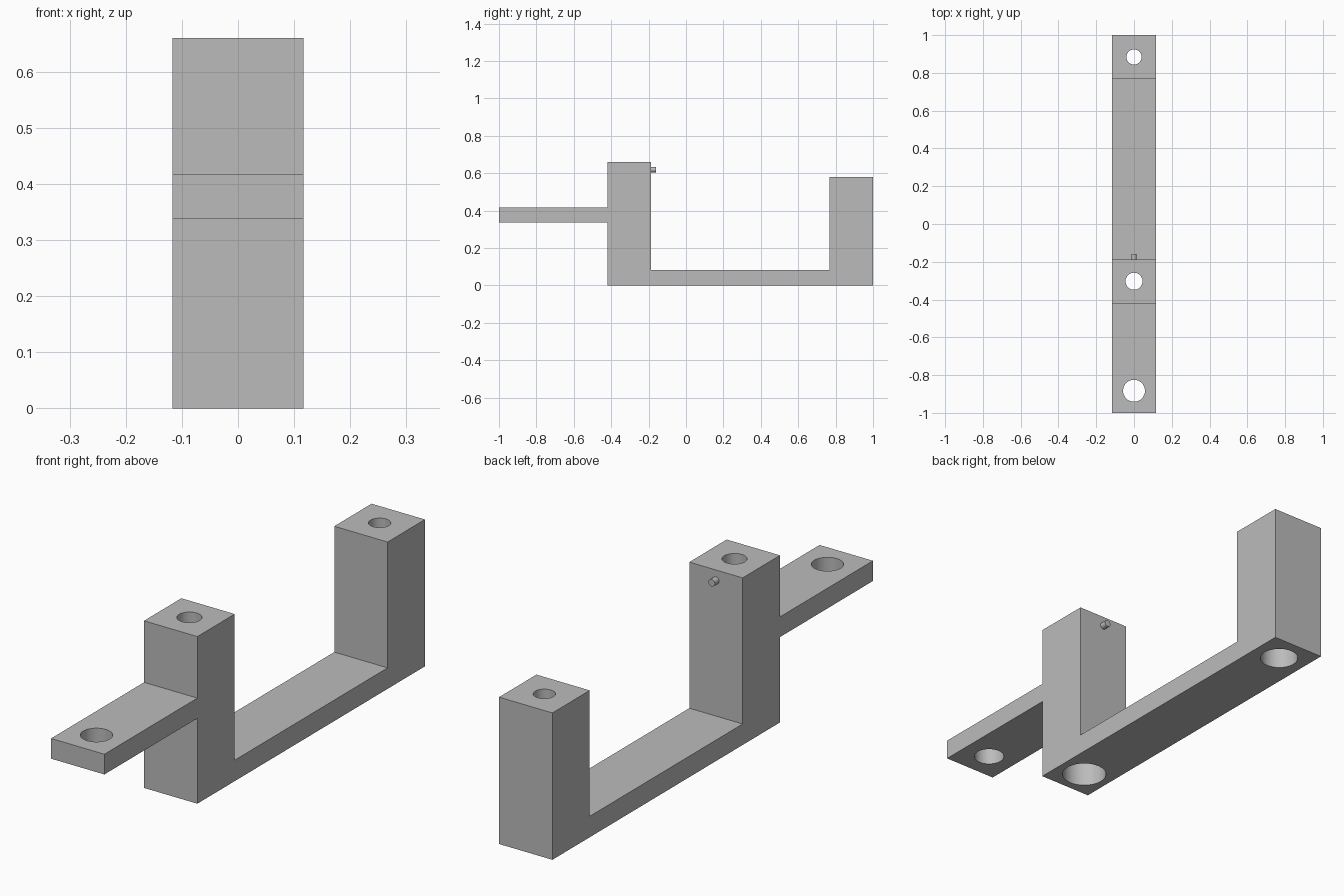
import bpy, bmesh, math
from mathutils import Matrix

cube = bpy.data.objects.get("Cube")
if cube:
    bpy.data.objects.remove(cube, do_unlink=True)

HALF_WIDTH = 0.1165

grey = bpy.data.materials.new("plain grey")
grey.use_nodes = True
colour = (0.5, 0.5, 0.5, 1)
grey.diffuse_color = colour
grey.node_tree.nodes["Principled BSDF"].inputs["Base Color"].default_value = colour


def add_object(name, bm):
    bmesh.ops.recalc_face_normals(bm, faces=bm.faces)
    mesh = bpy.data.meshes.new(name)
    bm.to_mesh(mesh)
    bm.free()
    mesh.materials.append(grey)
    obj = bpy.data.objects.new(name, mesh)
    bpy.context.collection.objects.link(obj)
    return obj


def add_cylinder(name, radius, depth, location, axis="Z", sides=48):
    bm = bmesh.new()
    turn = Matrix.Rotation(math.pi / 2, 4, "X") if axis == "Y" else Matrix()
    bmesh.ops.create_cone(bm, cap_ends=True, segments=sides, radius1=radius,
                          radius2=radius, depth=depth,
                          matrix=Matrix.Translation(location) @ turn)
    return add_object(name, bm)


def smooth(obj):
    bpy.ops.object.select_all(action="DESELECT")
    obj.select_set(True)
    bpy.context.view_layer.objects.active = obj
    bpy.ops.object.shade_smooth_by_angle(angle=math.radians(30))


# Bracket: side profile (y, z) extruded across its width
profile = [(-0.42, 0), (1, 0), (1, 0.58), (0.767, 0.58), (0.767, 0.083),
           (-0.187, 0.083), (-0.187, 0.66), (-0.42, 0.66), (-0.42, 0.417),
           (-1, 0.417), (-1, 0.337), (-0.42, 0.337)]
bm = bmesh.new()
side = bm.faces.new([bm.verts.new((-HALF_WIDTH, y, z)) for y, z in profile])
extruded = bmesh.ops.extrude_face_region(bm, geom=[side])
bmesh.ops.translate(bm, vec=(2 * HALF_WIDTH, 0, 0),
                    verts=[g for g in extruded["geom"] if isinstance(g, bmesh.types.BMVert)])
bracket = add_object("bracket", bm)

# Bores: radius, y, bottom, top; the posts have a wider bore below
bores = [("arm_hole", 0.058, -0.883, 0.25, 0.5),
         ("front_post_bore", 0.045, -0.303, 0.2, 0.75),
         ("front_post_socket", 0.085, -0.303, -0.1, 0.42),
         ("rear_post_bore", 0.04, 0.884, 0.2, 0.75),
         ("rear_post_socket", 0.073, 0.884, -0.1, 0.36)]
cutters = []
for name, radius, y, low, high in bores:
    cutter = add_cylinder(name + "_cutter", radius, high - low, (0, y, (low + high) / 2))
    cutter.hide_render = True
    cut = bracket.modifiers.new(name, "BOOLEAN")
    cut.operation = "DIFFERENCE"
    cut.solver = "EXACT"
    cut.object = cutter
    cutters.append(cutter)

# Bake the cuts and drop the cutters
bpy.ops.object.select_all(action="DESELECT")
bracket.select_set(True)
bpy.context.view_layer.objects.active = bracket
for cut in list(bracket.modifiers):
    bpy.ops.object.modifier_apply(modifier=cut.name)
for cutter in cutters:
    bpy.data.objects.remove(cutter, do_unlink=True)
smooth(bracket)

# Small locking pin on the inner face of the front post
pin = add_cylinder("locking_pin", 0.014, 0.09, (0, -0.205, 0.619), "Y", 24)
smooth(pin)
